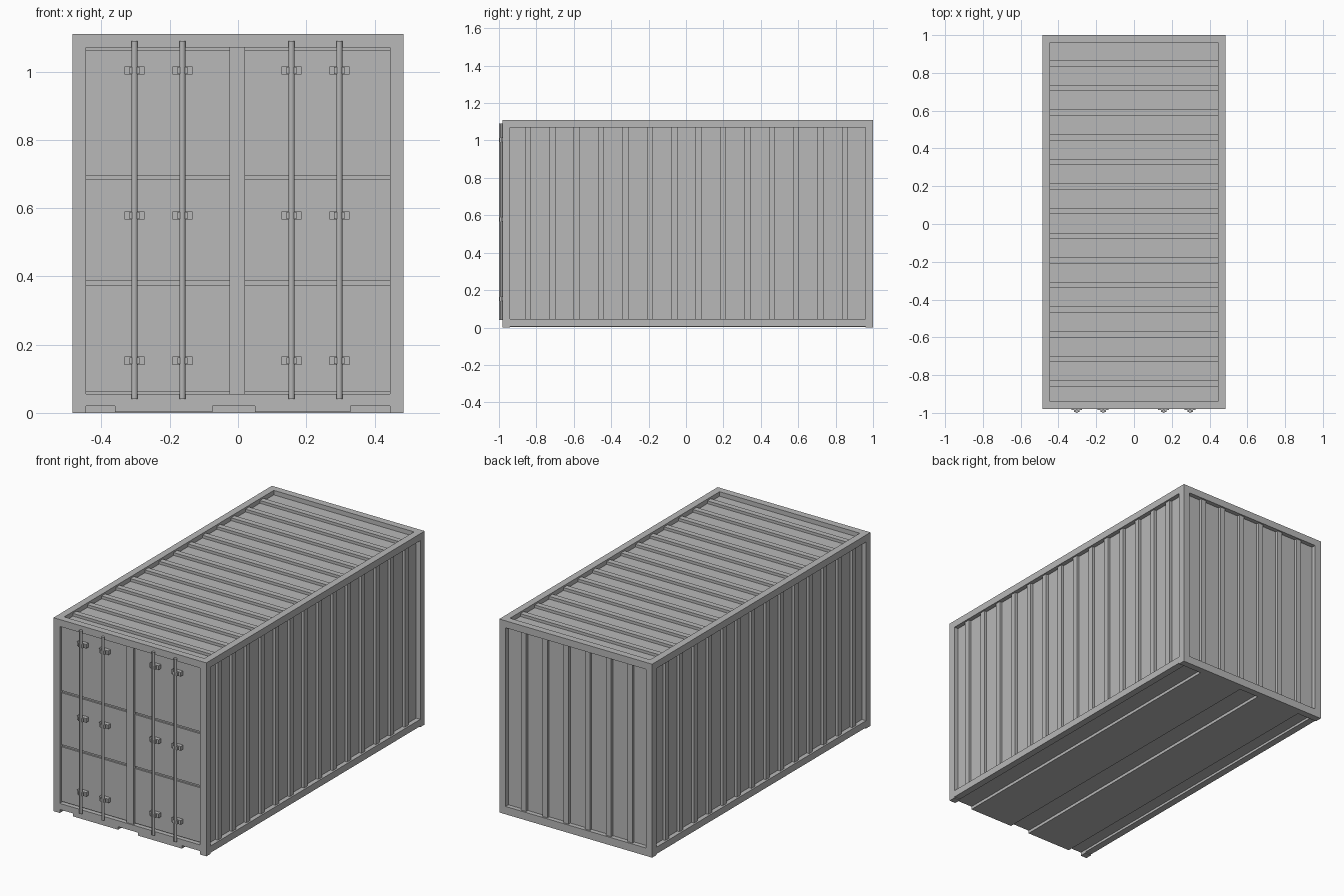
import bpy, bmesh
from mathutils import Matrix

cube = bpy.data.objects.get("Cube")
if cube:
    bpy.data.objects.remove(cube)

grey = bpy.data.materials.new("container_grey")
grey.use_nodes = True
COLOUR = (0.48, 0.48, 0.48, 1)
grey.diffuse_color = COLOUR
grey.node_tree.nodes["Principled BSDF"].inputs["Base Color"].default_value = COLOUR

# Overall extents: half width, front, back, height, frame thickness
W, F, B, H, T = 0.485, -0.98, 1.0, 1.11, 0.04
DEEP = 0.026          # panel recess below the frame
RIB = 0.016           # rib height above the panel
RIB_W = 0.032


def finish(name, bm):
    mesh = bpy.data.meshes.new(name)
    bm.to_mesh(mesh)
    bm.free()
    mesh.materials.append(grey)
    obj = bpy.data.objects.new(name, mesh)
    bpy.context.collection.objects.link(obj)
    return obj


def boxes(name, spans):
    """One object from boxes given as ((x0, x1), (y0, y1), (z0, z1))."""
    bm = bmesh.new()
    for span in spans:
        size = [b - a for a, b in span]
        mid = [(a + b) / 2 for a, b in span]
        bmesh.ops.create_cube(bm, size=1, matrix=Matrix.Translation(mid) @ Matrix.Diagonal((*size, 1)))
    return finish(name, bm)


def around(centre, width):
    return (centre - width / 2, centre + width / 2)


# Closed body, set in behind the frame on every side
floor_z = 0.02
boxes("body_panels", [((-W + DEEP, W - DEEP), (F + DEEP, B - DEEP), (floor_z, H - DEEP))])

# Outer frame: corner posts, long rails and cross rails
left, right = (W - T, W), (-W, -W + T)
front, back = (F, F + T), (B - T, B)
boxes("corner_posts", [(x, y, (0, H)) for x in (left, right) for y in (front, back)])
inner_y = (F + T, B - T)
boxes("long_rails", [(x, inner_y, z) for x in (left, right) for z in ((0.006, 0.045), (H - T, H))])
inner_x = (-W + T, W - T)
boxes("cross_rails", [
    (inner_x, front, (floor_z, 0.055)), (inner_x, front, (H - T, H)),
    (inner_x, back, (0, 0.045)), (inner_x, back, (H - T, H))])

# Ribs on both sides and the roof at one spacing
rib_y = [-0.845 + 0.1304 * i for i in range(14)]
top = W - DEEP + RIB
boxes("side_ribs", [
    (x, around(y, RIB_W), (0.045, H - T))
    for y in rib_y for x in ((W - T, top), (-top, -W + T))])
boxes("roof_ribs", [
    (inner_x, around(y, RIB_W), (H - T, H - DEEP + RIB)) for y in rib_y])

# Ribs on the back wall
boxes("back_ribs", [
    (around(0.135 * (i - 2.5), RIB_W), (B - T, B - DEEP + RIB), (0.045, H - T)) for i in range(6)])

# Two doors, each of three panels separated by narrow seams
seams = [0.055, 0.38, 0.69, H - T]
panels = []
for x in ((-W + T, -0.025), (0.02, W - T)):
    for low, high in zip(seams, seams[1:]):
        panels.append((x, (F + 0.016, F + T), (low + 0.006, high - 0.006)))
boxes("door_panels", panels)
boxes("door_centre_post", [((-0.025, 0.02), (F + 0.006, F + T), (0.055, H - T))])

# Locking rods with their brackets
rod_x = (-0.303, -0.163, 0.157, 0.297)
rod_y = -0.991
bm = bmesh.new()
for x in rod_x:
    bmesh.ops.create_cone(bm, cap_ends=True, segments=12, radius1=0.009, radius2=0.009,
                          depth=1.05, matrix=Matrix.Translation((x, rod_y, 0.565)))
rods = finish("locking_rods", bm)
bpy.context.view_layer.objects.active = rods
rods.select_set(True)
bpy.ops.object.shade_smooth_by_angle()
brackets = []
for x in rod_x:
    for z in (0.153, 0.578, 1.003):
        brackets.append((around(x, 0.058), (F - 0.006, F + 0.02), around(z, 0.024)))
        brackets.append((around(x, 0.03), (F - 0.016, F + 0.02), around(z, 0.02)))
boxes("rod_brackets", brackets)

# Two broad runners under the floor
boxes("floor_runners", [
    (x, (F, B - T), (0.003, floor_z + 0.01)) for x in ((-0.36, -0.075), (0.05, 0.33))])
